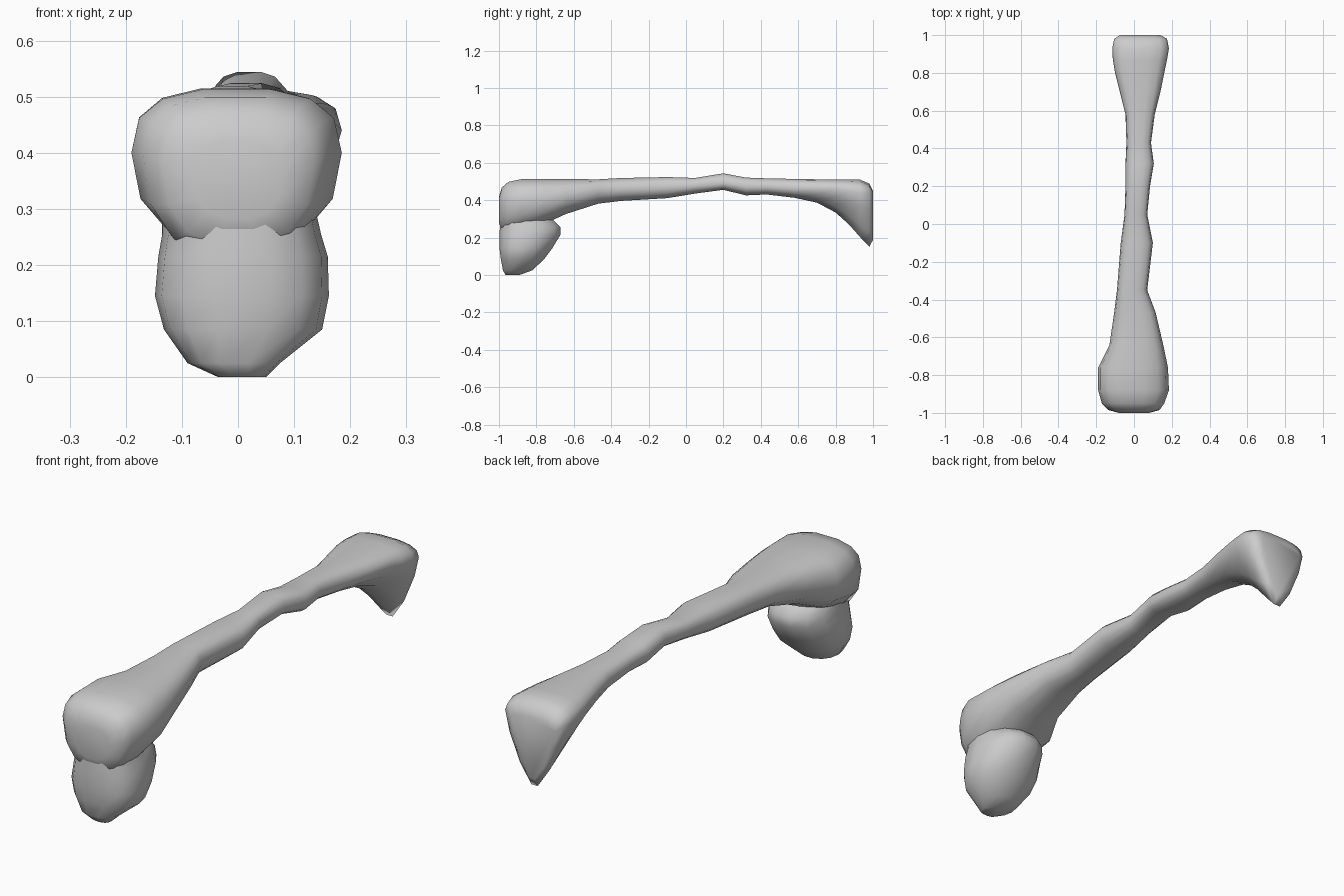
import bpy, bmesh
from math import sin, cos, pi


def spow(v, n):
    return (1 if v >= 0 else -1) * abs(v) ** (2 / n)


def loft(name, rings):
    """Skin a list of point rings, cap both ends, shade smooth."""
    bm = bmesh.new()
    loops = [[bm.verts.new(p) for p in ring] for ring in rings]
    for a, b in zip(loops, loops[1:]):
        n = len(a)
        for i in range(n):
            j = (i + 1) % n
            bm.faces.new((a[i], a[j], b[j], b[i]))
    bm.faces.new(loops[0])
    bm.faces.new(loops[-1])
    bmesh.ops.recalc_face_normals(bm, faces=bm.faces[:])
    for f in bm.faces:
        f.smooth = True
    me = bpy.data.meshes.new(name)
    bm.to_mesh(me)
    bm.free()
    ob = bpy.data.objects.new(name, me)
    bpy.context.collection.objects.link(ob)
    return ob


def bar_ring(y, x0, x1, zb, zm, zt, low=2.3, sides=14):
    """Upright section: zm is the widest height, low sets the underside shape."""
    pts = []
    for i in range(sides):
        a = 2 * pi * i / sides
        c, s = cos(a), sin(a)
        n = 2.7 if s >= 0 else low
        h = (zt - zm) if s >= 0 else (zm - zb)
        pts.append(((x0 + x1) / 2 + (x1 - x0) / 2 * spow(c, n), y, zm + h * spow(s, n)))
    return pts


def lump_ring(z, x0, x1, y0, y1, sides=14):
    """Horizontal section, fuller toward the front."""
    ym = y0 + (y1 - y0) * 0.45
    pts = []
    for i in range(sides):
        a = 2 * pi * i / sides
        c, s = cos(a), sin(a)
        n = 2.1 if s >= 0 else 2.6
        d = (y1 - ym) if s >= 0 else (ym - y0)
        pts.append(((x0 + x1) / 2 + (x1 - x0) / 2 * spow(c, n), ym + d * spow(s, n), z))
    return pts


# long bar with flared head and rear wedge: y, x0, x1, bottom, widest, top, underside
bar = [
    (-1.0, -.08, .08, .28, .36, .42, 2.3), (-.985, -.135, .135, .23, .38, .47, 2.3),
    (-.95, -.17, .16, .21, .40, .50, 2.3), (-.88, -.19, .185, .23, .40, .515, 2.3),
    (-.76, -.19, .18, .27, .40, .517, 2.3), (-.64, -.13, .155, .325, .42, .515, 2.2),
    (-.47, -.105, .115, .38, .45, .513, 2.2), (-.35, -.09, .07, .395, .455, .52, 2.2),
    (-.1, -.07, .10, .41, .465, .525, 2.2), (.05, -.05, .07, .435, .475, .52, 2.2),
    (.2, -.045, .085, .455, .49, .545, 2.2), (.32, -.045, .105, .425, .47, .522, 2.2),
    (.43, -.04, .09, .43, .47, .518, 2.2), (.58, -.045, .11, .412, .46, .515, 2.0),
    (.7, -.075, .14, .385, .46, .513, 1.7), (.8, -.10, .16, .33, .46, .513, 1.5),
    (.87, -.112, .175, .265, .45, .513, 1.4), (.93, -.115, .185, .195, .44, .512, 1.35),
    (.98, -.105, .175, .14, .44, .49, 1.35), (1.0, -.075, .14, .18, .42, .45, 1.4),
]
loft("long_bar", [bar_ring(*s) for s in bar])

# rounded lump hanging under the front head: z, x0, x1, front, back
lump = [
    (0, -.035, .05, -.965, -.89), (.025, -.09, .075, -.98, -.82),
    (.085, -.132, .15, -.992, -.755), (.145, -.148, .162, -1.0, -.71),
    (.215, -.142, .16, -1.0, -.667), (.255, -.135, .148, -.998, -.667),
    (.29, -.135, .14, -.995, -.70), (.33, -.13, .13, -.99, -.77),
    (.40, -.11, .11, -.985, -.80),
]
loft("front_lump", [lump_ring(*s) for s in lump])
